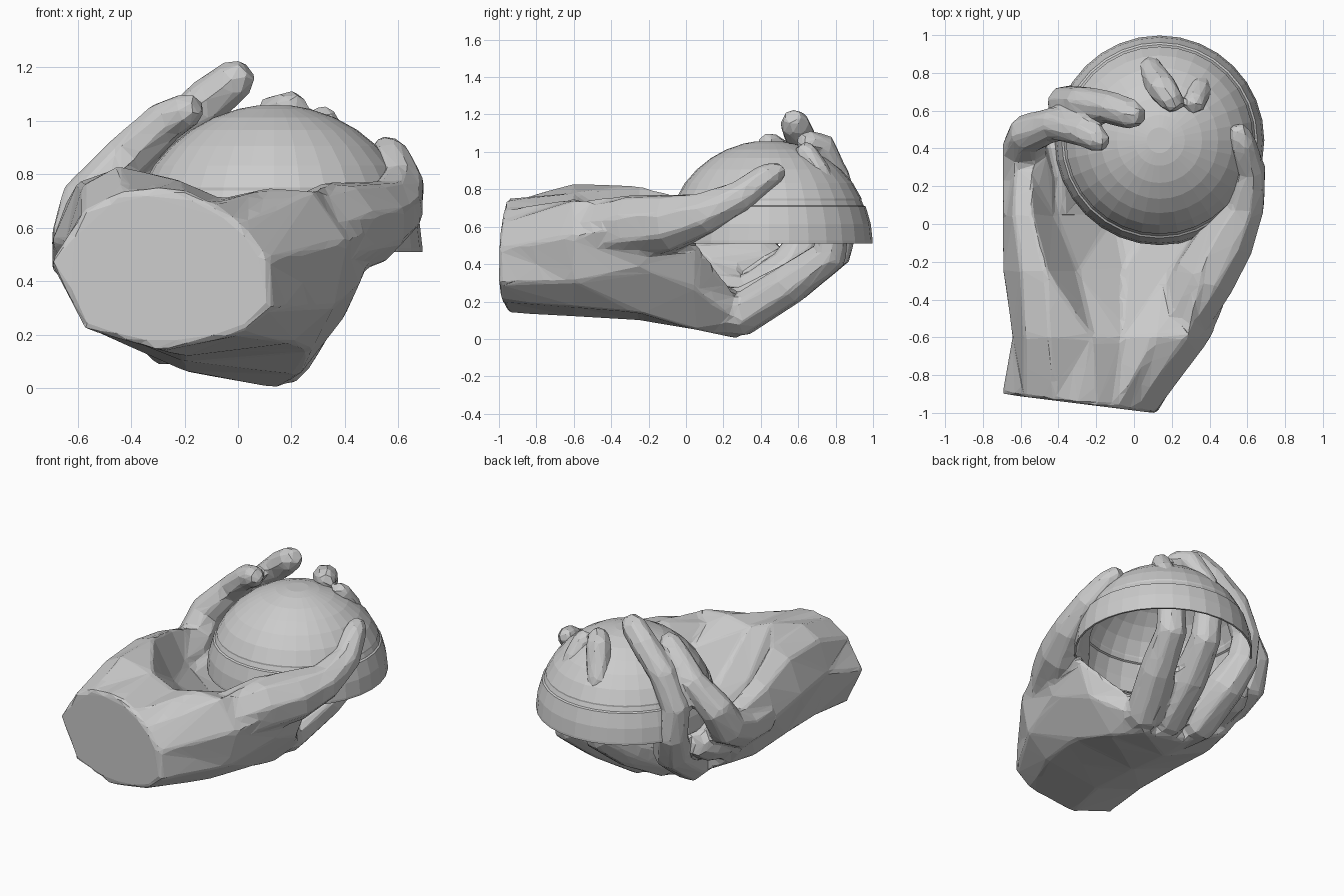
import bpy, bmesh, math
from mathutils import Vector

if "Cube" in bpy.data.objects:
    bpy.data.objects.remove(bpy.data.objects["Cube"])


def finish(bm, name):
    bmesh.ops.recalc_face_normals(bm, faces=bm.faces)
    me = bpy.data.meshes.new(name)
    bm.to_mesh(me)
    bm.free()
    ob = bpy.data.objects.new(name, me)
    bpy.context.collection.objects.link(ob)
    return ob


def loft(name, rings):
    """Skin a list of closed rings and cap both ends."""
    bm = bmesh.new()
    vs = [[bm.verts.new(p) for p in ring] for ring in rings]
    n = len(vs[0])
    for a, b in zip(vs, vs[1:]):
        for i in range(n):
            bm.faces.new((a[i], a[(i + 1) % n], b[(i + 1) % n], b[i]))
    bm.faces.new(vs[0])
    bm.faces.new(vs[-1][::-1])
    bmesh.ops.triangulate(bm, faces=bm.faces)
    return finish(bm, name)


def digit(name, path, sides=8):
    """Faceted tube along (x, y, z, radius) points with a rounded tip."""
    pts = [Vector(p[:3]) for p in path]
    rad = [p[3] for p in path]
    end = (pts[-1] - pts[-2]).normalized()
    pts.append(pts[-1] + end * rad[-1] * 0.8)
    rad.append(rad[-1] * 0.6)
    rings, side = [], Vector((1, 0, 0))
    for i, p in enumerate(pts):
        t = (pts[min(i + 1, len(pts) - 1)] - pts[max(i - 1, 0)]).normalized()
        side = (side - t * side.dot(t)).normalized()
        up = t.cross(side)
        rings.append([p + (side * math.cos(a) + up * math.sin(a)) * rad[i] * 1.04
                      for a in (math.tau * (k + 0.5) / sides for k in range(sides))])
    return loft(name, rings)


# Palm and wrist: x-z cross-sections, from cut wrist to knuckles
sections = [
    (-0.95, [(-.70, .47), (-.58, .66), (-.42, .74), (-.30, .75), (-.20, .74), (-.10, .69),
             (0, .62), (.11, .48), (.12, .30), (0, .20), (-.29, .14), (-.57, .22)]),
    (-0.60, [(-.645, .55), (-.58, .76), (-.45, .83), (-.22, .78), (-.06, .71), (.12, .75),
             (.28, .74), (.41, .55), (.36, .31), (.20, .17), (-.20, .12), (-.55, .24)]),
    (-0.25, [(-.695, .55), (-.60, .77), (-.46, .82), (-.30, .56), (-.05, .42), (.18, .62),
             (.36, .78), (.55, .63), (.45, .38), (.27, .14), (-.20, .10), (-.57, .25)]),
    (0.05, [(-.70, .50), (-.64, .70), (-.54, .74), (-.42, .54), (-.10, .28), (.12, .27),
            (.30, .40), (.50, .52), (.40, .27), (.23, .05), (-.20, .065), (-.55, .22)]),
    (0.28, [(-.68, .47), (-.63, .64), (-.54, .66), (-.42, .48), (-.15, .28), (.05, .25),
            (.16, .25), (.25, .22), (.26, .10), (.15, 0), (-.18, .06), (-.52, .24)]),
]
rings = []
for k, (y, prof) in enumerate(sections):
    rings.append([(x, y if k else -0.9 - 0.125 * (x + 0.7), z) for x, z in prof])
parts = [loft("hand", rings)]

# Thumb along the side of the dome
parts.append(digit("thumb", [
    (.22, -.55, .55, .15), (.37, -.28, .60, .17), (.49, -.08, .62, .155), (.58, .10, .67, .115),
    (.61, .29, .76, .088), (.57, .43, .865, .073), (.555, .48, .89, .06)]))

# Fingers passing under the dome and curling over it
parts.append(digit("index_finger", [
    (.14, .05, .18, .11), (.16, .30, .13, .12), (.27, .55, .29, .11), (.34, .77, .45, .095),
    (.36, .79, .65, .085), (.34, .70, .90, .07), (.32, .64, 1.0, .06)]))
parts.append(digit("middle_finger", [
    (-.03, .05, .20, .11), (-.02, .30, .16, .12), (.03, .58, .31, .11), (.09, .80, .47, .095),
    (.10, .84, .65, .085), (.09, .81, .86, .07), (.15, .72, 1.03, .08), (.20, .65, 1.05, .065)]))
parts.append(digit("ring_finger", [
    (-.25, .05, .24, .12), (-.25, .32, .21, .13), (-.28, .55, .37, .12), (-.34, .64, .53, .10),
    (-.37, .64, .72, .09), (-.28, .645, .92, .085), (-.12, .615, 1.07, .085), (-.01, .58, 1.155, .078)]))
parts.append(digit("little_finger", [
    (-.56, .05, .50, .14), (-.56, .25, .50, .14), (-.58, .40, .56, .12), (-.56, .48, .70, .105),
    (-.42, .53, .86, .088), (-.27, .49, 1.0, .08), (-.19, .445, 1.04, .067)]))
# Fleshy web between the two outer fingers
parts.append(digit("web", [(-.42, -.05, .36, .14), (-.43, .20, .38, .14), (-.43, .42, .42, .12)]))

# Fuse everything into one low-poly hand
with bpy.context.temp_override(active_object=parts[0], object=parts[0],
                               selected_objects=parts, selected_editable_objects=parts):
    bpy.ops.object.join()
hand = parts[0]
m = hand.modifiers.new("fuse", 'REMESH')
m.mode, m.voxel_size = 'VOXEL', 0.015
m = hand.modifiers.new("soften", 'SMOOTH')
m.factor, m.iterations = 0.5, 8
m = hand.modifiers.new("facet", 'DECIMATE')
m.ratio = 0.03

# Dome: hemisphere with a groove above the rim and a small inner lip
R, z0, segs = 0.555, 0.51, 32
prof = [(R - .012, z0 + .008), (R - .012, z0), (R, z0), (R, z0 + .015)]
for deg, dr in ((11, 0), (21, 0), (22, -.008), (25, -.008), (26, -.003),
                (36, 0), (46, 0), (56, 0), (66, 0), (76, 0), (83, 0)):
    a = math.radians(deg)
    prof.append(((R + dr) * math.cos(a), z0 + (R + dr - .004) * math.sin(a)))
bm = bmesh.new()
loops = [[bm.verts.new((.135 + r * math.cos(math.tau * i / segs),
                        .443 + r * math.sin(math.tau * i / segs), z)) for i in range(segs)]
         for r, z in prof]
for a, b in zip(loops, loops[1:]):
    for i in range(segs):
        j = (i + 1) % segs
        bm.faces.new((a[i], a[j], b[j], b[i]))
bm.faces.new(loops[-1])
finish(bm, "dome")
